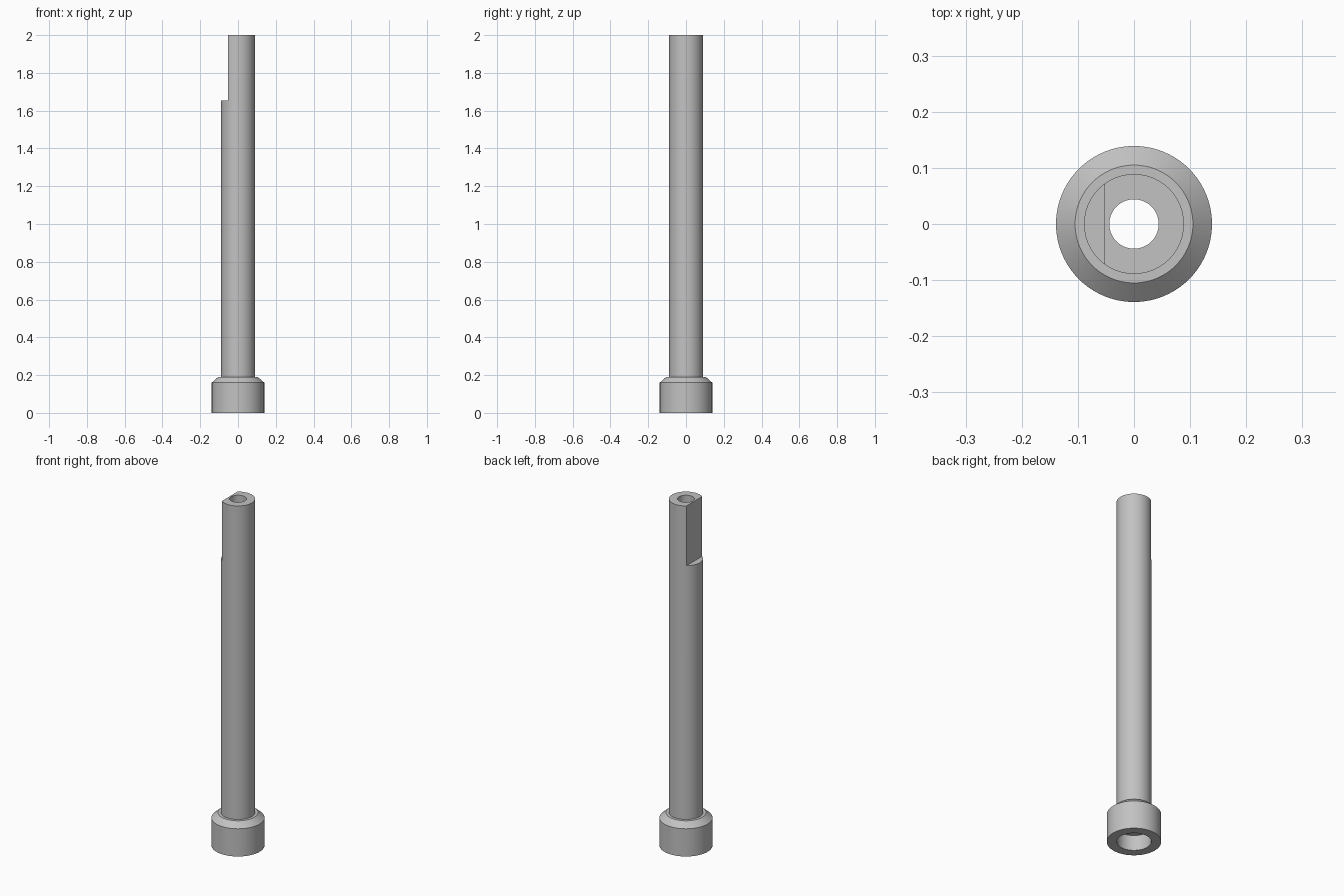
import bpy
import bmesh
from math import radians, tau
from mathutils import Matrix, Vector

cube = bpy.data.objects.get("Cube")
if cube:
    bpy.data.objects.remove(cube, do_unlink=True)

SEGMENTS = 96
SHAFT_R, BORE_R = 0.089, 0.044
COLLAR_R, SHOULDER_R, SOCKET_R = 0.139, 0.105, 0.088
HEIGHT, SHOULDER_Z, CHAMFER_Z, SOCKET_Z = 2.0, 0.19, 0.16, 0.087
FLAT_X, FLAT_Z = -0.053, 1.655

steel = bpy.data.materials.new("grey steel")
steel.use_nodes = True
grey = (0.54, 0.54, 0.54, 1)
steel.diffuse_color = grey
steel.node_tree.nodes["Principled BSDF"].inputs["Base Color"].default_value = grey


def add_object(name, bm):
    bmesh.ops.recalc_face_normals(bm, faces=bm.faces)
    mesh = bpy.data.meshes.new(name)
    bm.to_mesh(mesh)
    bm.free()
    mesh.materials.append(steel)
    obj = bpy.data.objects.new(name, mesh)
    bpy.context.collection.objects.link(obj)
    return obj


def lathe(name, profile):
    """Turn a closed (radius, height) outline around z."""
    bm = bmesh.new()
    verts = [bm.verts.new((r, 0, z)) for r, z in profile]
    edges = [bm.edges.new((a, b)) for a, b in zip(verts, verts[1:] + verts[:1])]
    bmesh.ops.spin(bm, geom=verts + edges, cent=(0, 0, 0), axis=(0, 0, 1),
                   angle=tau, steps=SEGMENTS, use_merge=True)
    bmesh.ops.remove_doubles(bm, verts=bm.verts, dist=1e-5)
    return add_object(name, bm)


# Hollow shaft with chamfered collar, through bore and wider bottom socket
shaft = lathe("collared_shaft", [
    (SOCKET_R, 0), (COLLAR_R, 0), (COLLAR_R, CHAMFER_Z),
    (SHOULDER_R, SHOULDER_Z), (SHAFT_R, SHOULDER_Z), (SHAFT_R, HEIGHT),
    (BORE_R, HEIGHT), (BORE_R, SOCKET_Z), (SOCKET_R, SOCKET_Z)])

# Block that mills the flat at the top of the shaft
bm = bmesh.new()
size = Vector((0.2, 0.4, 0.5))
centre = Vector((FLAT_X - size.x / 2, 0, FLAT_Z + size.z / 2))
bmesh.ops.create_cube(bm, size=1, matrix=Matrix.Translation(centre) @ Matrix.Diagonal(size.to_4d()))
cutter = add_object("flat_cutter", bm)
cutter.hide_render = True

cut = shaft.modifiers.new("milled_flat", "BOOLEAN")
cut.operation = "DIFFERENCE"
cut.solver = "EXACT"
cut.object = cutter

bpy.ops.object.select_all(action="DESELECT")
shaft.select_set(True)
bpy.context.view_layer.objects.active = shaft
bpy.ops.object.modifier_apply(modifier=cut.name)
bpy.data.objects.remove(cutter, do_unlink=True)
bpy.ops.object.shade_smooth_by_angle(angle=radians(30))
